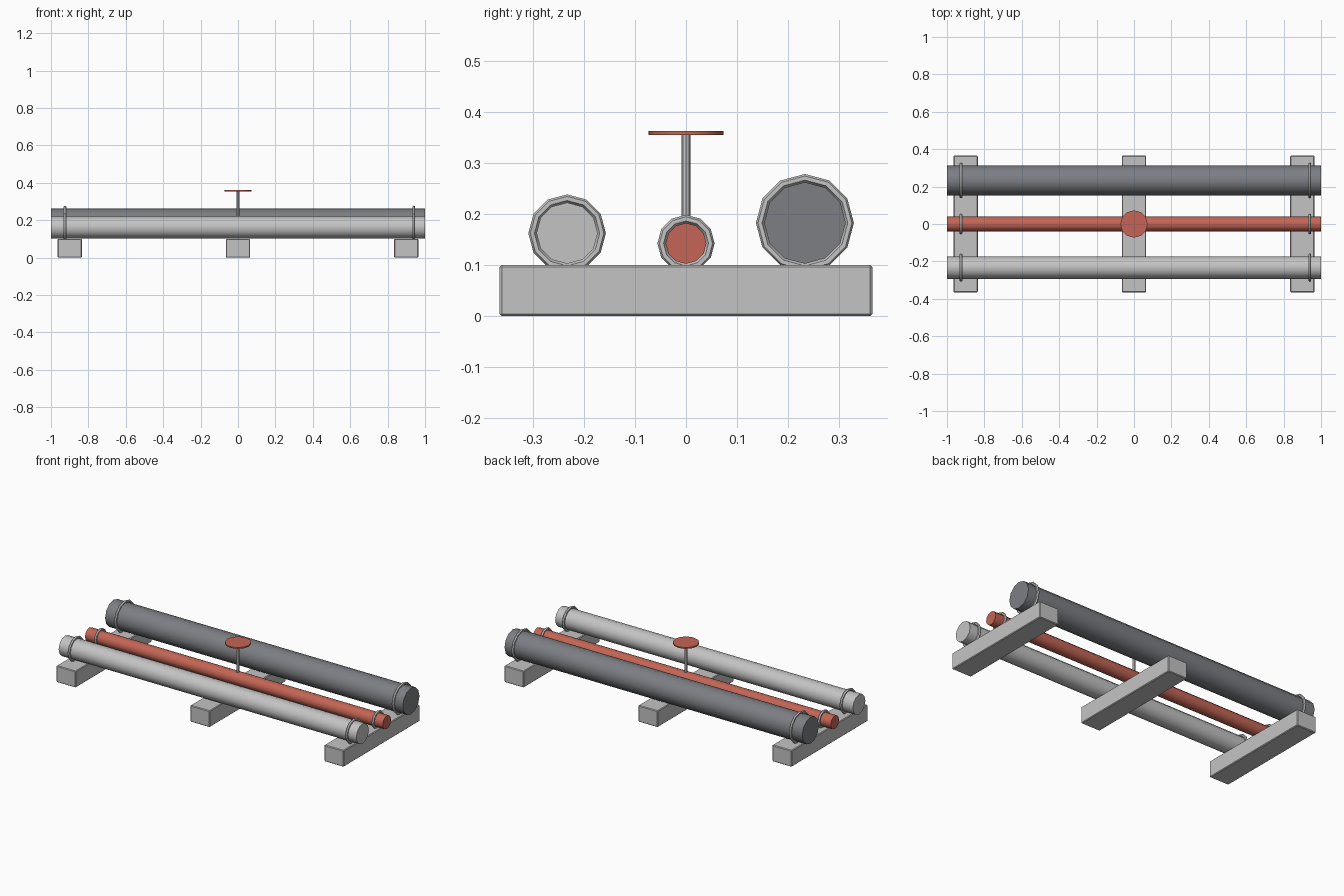
import bpy
import math

if "Cube" in bpy.data.objects:
    bpy.data.objects.remove(bpy.data.objects["Cube"], do_unlink=True)


def make_material(name, rgb):
    mat = bpy.data.materials.new(name)
    mat.use_nodes = True
    mat.diffuse_color = (*rgb, 1)
    mat.node_tree.nodes["Principled BSDF"].inputs["Base Color"].default_value = (*rgb, 1)
    return mat


light_grey = make_material("light grey", (0.55, 0.55, 0.55))
dark_grey = make_material("dark grey", (0.20, 0.21, 0.23))
red = make_material("red", (0.55, 0.13, 0.09))


def finish(name, mat, smooth=True):
    obj = bpy.context.object
    obj.name = name
    obj.data.materials.append(mat)
    bpy.ops.object.transform_apply(location=False, rotation=True, scale=True)
    if smooth:
        bpy.ops.object.shade_smooth_by_angle(angle=math.radians(40))
    return obj


# Ground beams with softened edges
for name, x in (("right", -0.9), ("middle", 0), ("left", 0.9)):
    bpy.ops.mesh.primitive_cube_add(size=1, location=(x, 0, 0.05))
    bpy.context.object.scale = (0.13, 0.73, 0.1)
    beam = finish(name + "_beam", light_grey, smooth=False)
    bevel = beam.modifiers.new("edges", "BEVEL")
    bevel.width = 0.004
    bevel.segments = 1

# Pipes lying on the beams, each with a clamp ring near both ends
for name, y, radius, mat in (("front_pipe", -0.233, 0.06, light_grey),
                             ("middle_pipe", 0, 0.04, red),
                             ("back_pipe", 0.233, 0.08, dark_grey)):
    z = 0.102 + radius
    bpy.ops.mesh.primitive_cylinder_add(vertices=12, radius=radius, depth=2,
                                        location=(0, y, z), rotation=(0, math.pi / 2, 0))
    finish(name, mat)
    for side, x in (("right", -0.925), ("left", 0.94)):
        bpy.ops.mesh.primitive_torus_add(major_segments=12, minor_segments=6,
                                         major_radius=radius + 0.008, minor_radius=0.008,
                                         location=(x, y, z), rotation=(0, math.pi / 2, 0))
        finish(name + "_" + side + "_ring", light_grey)

# Valve stem and hand wheel
bpy.ops.mesh.primitive_cylinder_add(vertices=8, radius=0.009, depth=0.2, location=(0, 0, 0.255))
finish("valve_stem", light_grey)
bpy.ops.mesh.primitive_cylinder_add(vertices=12, radius=0.073, depth=0.008, location=(0, 0, 0.358))
finish("valve_wheel", red)
